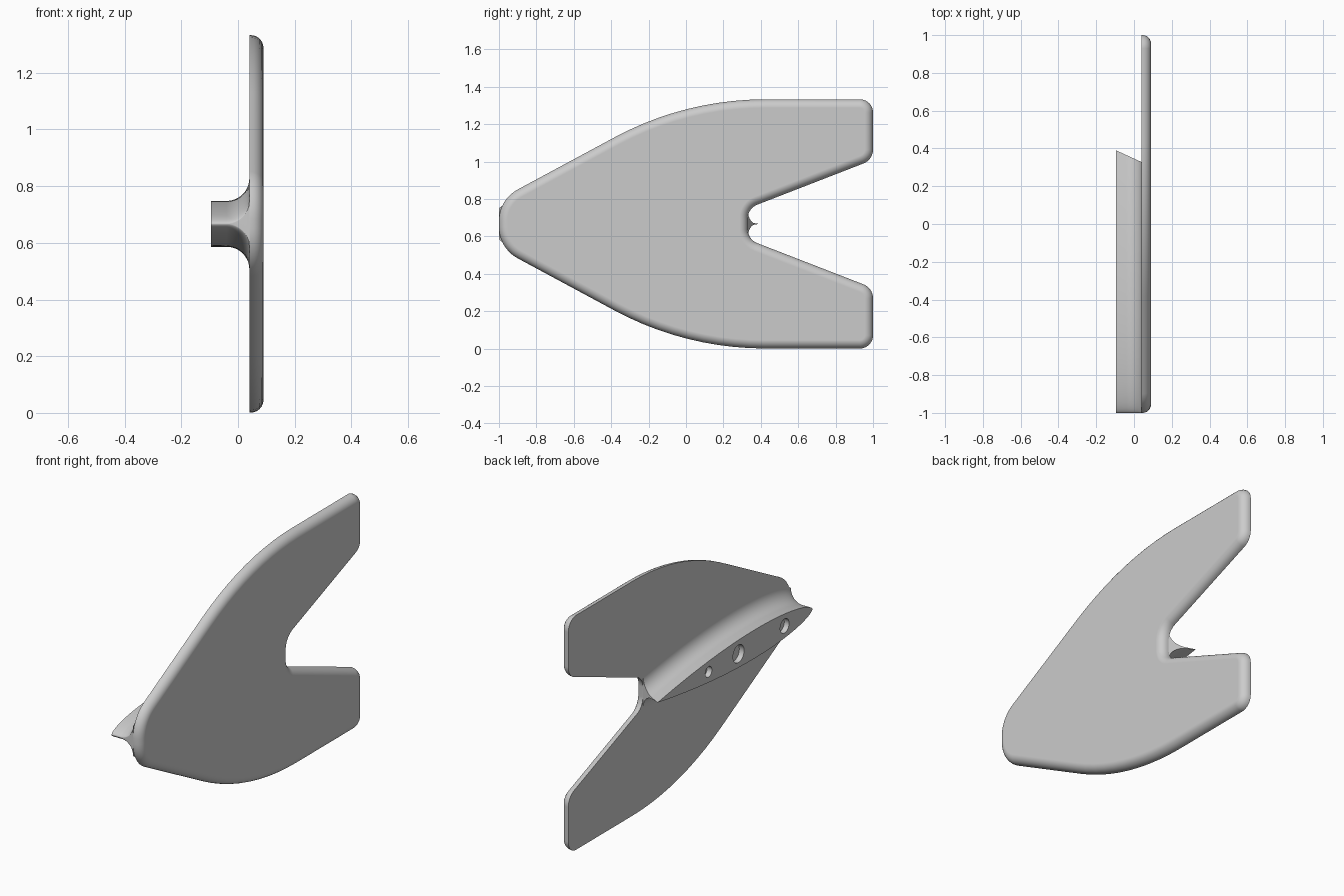
import bpy, bmesh, math
from mathutils import Vector

MID = 0.667            # height of the symmetry plane
INNER, OUTER = 0.04, 0.09

cube = bpy.data.objects.get("Cube")
if cube:
    bpy.data.objects.remove(cube, do_unlink=True)

grey = bpy.data.materials.new("plain grey")
grey.use_nodes = True
colour = (0.6, 0.6, 0.6, 1)
grey.diffuse_color = colour
grey.node_tree.nodes["Principled BSDF"].inputs["Base Color"].default_value = colour


def make_object(name, bm):
    bmesh.ops.recalc_face_normals(bm, faces=bm.faces)
    mesh = bpy.data.meshes.new(name)
    bm.to_mesh(mesh)
    bm.free()
    obj = bpy.data.objects.new(name, mesh)
    bpy.context.collection.objects.link(obj)
    mesh.materials.append(grey)
    return obj


def smooth(obj):
    bpy.ops.object.select_all(action="DESELECT")
    obj.select_set(True)
    bpy.context.view_layer.objects.active = obj
    bpy.ops.object.shade_smooth_by_angle(angle=math.radians(35))
    mod = obj.modifiers.new("face normals", "WEIGHTED_NORMAL")
    mod.keep_sharp = True


def rounded(corners, steps):
    """Replace each (y, z, radius) corner of a closed outline by an arc."""
    points = []
    for i, (y, z, r) in enumerate(corners):
        p = Vector((y, z))
        a = (Vector(corners[i - 1][:2]) - p).normalized()
        b = (Vector(corners[(i + 1) % len(corners)][:2]) - p).normalized()
        half = a.angle(b) / 2
        centre = p + (a + b).normalized() * (r / math.sin(half))
        start = p + a * (r / math.tan(half)) - centre
        end = p + b * (r / math.tan(half)) - centre
        sweep = start.angle(end)
        for k in range(steps + 1):
            t = k / steps
            points.append(centre + (start * math.sin((1 - t) * sweep)
                                    + end * math.sin(t * sweep)) / math.sin(sweep))
    return points


# Swallow-tailed plate: mirrored outline with the outer rim rounded over
upper = [(-1, 0.13, 0.19), (-0.005, 0.666, 1.7), (1, 0.666, 0.07),
         (1, 0.343, 0.08), (0.33, 0.083, 0.08)]
lower = [(y, -z, r) for y, z, r in reversed(upper)]
bm = bmesh.new()
face = bm.faces.new([bm.verts.new((INNER, p.x, p.y + MID))
                     for p in rounded(upper + lower, 10)])
ext = bmesh.ops.extrude_face_region(bm, geom=[face])["geom"]
bmesh.ops.translate(bm, vec=(OUTER - INNER, 0, 0),
                    verts=[g for g in ext if isinstance(g, bmesh.types.BMVert)])
rim = [e for e in bm.edges if all(v.co.x > OUTER - 0.001 for v in e.verts)]
bmesh.ops.bevel(bm, geom=rim, offset=0.045, segments=6, profile=0.5,
                affect="EDGES", clamp_overlap=False)
smooth(make_object("tail_plate", bm))


# Keel: foil-shaped rib with a slanted tail, flaring into the plate
TIP, LENGTH, FLARE = -0.095, 1.39, 0.08
PEAK = 0.375 ** 0.6 * 0.625


def half_width(y):
    t = min(max((y + 1) / LENGTH, 0), 1)
    return 0.081 * t ** 0.6 * (1 - t) / PEAK


levels = [(TIP, 0)]
for k in range(13):
    a = math.pi / 2 * k / 12
    levels.append((INNER - FLARE + FLARE * math.sin(a), FLARE * (1 - math.cos(a))))

COUNT = 48
bm = bmesh.new()
rings = []
for x, flare in levels:
    tail = -1 + LENGTH - 0.46 * (x - TIP)
    ys = [-1 + (tail + 1) * (i / COUNT) ** 2 * (1.5 - 0.5 * i / COUNT)
          for i in range(COUNT + 1)]
    side = [(y, half_width(y) + flare) for y in ys]
    loop = side + [(y, -w) for y, w in reversed(side)]
    rings.append([bm.verts.new((x, y, MID + w)) for y, w in loop])
for low, high in zip(rings, rings[1:]):
    for i in range(len(low)):
        j = (i + 1) % len(low)
        bm.faces.new((low[i], low[j], high[j], high[i]))
bm.faces.new(rings[0])
bm.faces.new(rings[-1])
bmesh.ops.remove_doubles(bm, verts=bm.verts, dist=0.0002)
keel = make_object("keel", bm)

# Shallow round sockets along the keel's outer face
for y, radius in [(-0.75, 0.04), (-0.336, 0.05), (-0.067, 0.03)]:
    bpy.ops.mesh.primitive_cylinder_add(vertices=32, radius=radius, depth=0.06,
                                        location=(TIP, y, MID),
                                        rotation=(0, math.pi / 2, 0))
    cutter = bpy.context.object
    cutter.name = "socket_cutter"
    cutter.hide_render = True
    cutter.data.materials.append(grey)
    mod = keel.modifiers.new("socket", "BOOLEAN")
    mod.operation = "DIFFERENCE"
    mod.solver = "EXACT"
    mod.object = cutter
    bpy.context.view_layer.objects.active = keel
    bpy.ops.object.modifier_apply(modifier=mod.name)
    bpy.data.objects.remove(cutter, do_unlink=True)
smooth(keel)
